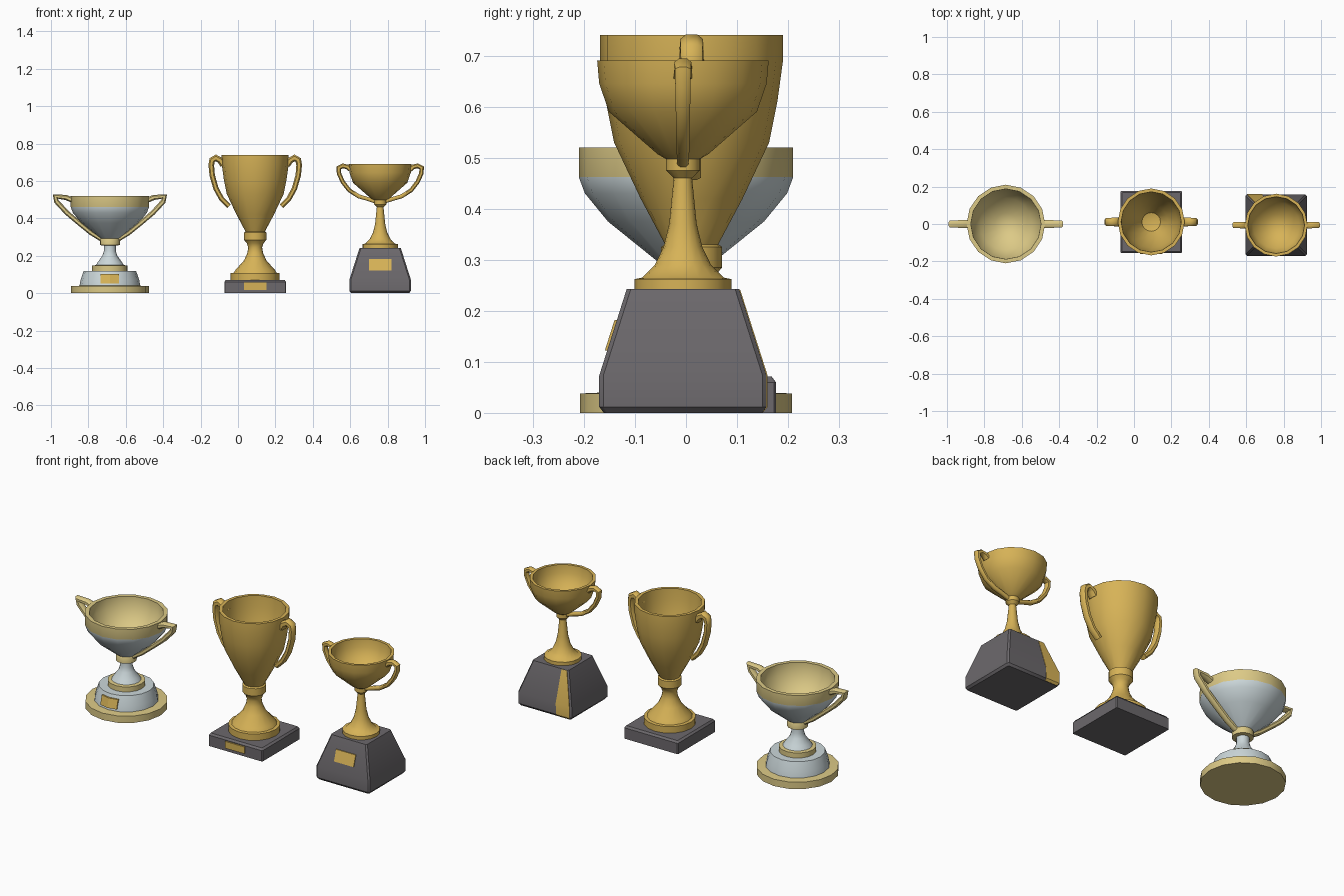
import bpy, bmesh, math
from mathutils import Vector

if "Cube" in bpy.data.objects:
    bpy.data.objects.remove(bpy.data.objects["Cube"])


def material(name, rgb):
    m = bpy.data.materials.new(name)
    m.diffuse_color = (*rgb, 1)
    m.use_nodes = True
    m.node_tree.nodes["Principled BSDF"].inputs["Base Color"].default_value = m.diffuse_color
    return m


GOLD = material("gold", (0.68, 0.45, 0.095))
PALE = material("pale gold", (0.72, 0.59, 0.24))
SILVER = material("silver", (0.60, 0.68, 0.70))
STONE = material("dark stone", (0.15, 0.14, 0.15))
SIDES = 16


def finish(name, bm, mats, angle=35):
    bmesh.ops.remove_doubles(bm, verts=bm.verts, dist=1e-5)
    bmesh.ops.recalc_face_normals(bm, faces=bm.faces)
    me = bpy.data.meshes.new(name)
    bm.to_mesh(me)
    bm.free()
    ob = bpy.data.objects.new(name, me)
    bpy.context.collection.objects.link(ob)
    for m in mats:
        me.materials.append(m)
    bpy.ops.object.select_all(action='DESELECT')
    ob.select_set(True)
    bpy.context.view_layer.objects.active = ob
    bpy.ops.object.shade_smooth_by_angle(angle=math.radians(angle))
    return ob


def bridge(bm, rings, mat_ids=None):
    n = len(rings[0])
    for i in range(len(rings) - 1):
        for k in range(n):
            q = [rings[i][k], rings[i][(k + 1) % n], rings[i + 1][(k + 1) % n], rings[i + 1][k]]
            f = bm.faces.new(q)
            if mat_ids:
                f.material_index = mat_ids[i]


def lathe(name, cx, cy, profile, mats, mat_ids=None):
    """Closed turned part; profile is (radius, z) from bottom to inside of bowl."""
    bm = bmesh.new()
    rings = []
    for r, z in profile:
        r = max(r, 1e-6)
        rings.append([bm.verts.new((cx + r * math.cos(2 * math.pi * k / SIDES),
                                    cy + r * math.sin(2 * math.pi * k / SIDES), z))
                      for k in range(SIDES)])
    bridge(bm, rings, mat_ids)
    return finish(name, bm, mats)


def handles(name, cx, cy, path, w0, w1, t0, t1, mat):
    """Mirrored pair of tapered handles swept along (distance, z) points."""
    bm = bmesh.new()
    for s in (1, -1):
        rings = []
        n = len(path)
        for i, p in enumerate(path):
            p = Vector(p)
            a = (p - Vector(path[i - 1])).normalized() if i else None
            b = (Vector(path[i + 1]) - p).normalized() if i < n - 1 else None
            a, b = a or b, b or a
            t = (a + b).normalized()
            nrm = Vector((-t.y, t.x)) / max(0.75, t.dot(a))
            f = i / (n - 1)
            w, th = w0 + (w1 - w0) * f, t0 + (t1 - t0) * f
            ring = []
            for u, v in ((1, .5), (.5, 1), (-.5, 1), (-1, .5), (-1, -.5), (-.5, -1), (.5, -1), (1, -.5)):
                q = p + nrm * u * th
                ring.append(bm.verts.new((cx + s * q.x, cy + v * w, q.y)))
            rings.append(ring)
        bridge(bm, rings)
        bm.faces.new(rings[0])
        bm.faces.new(rings[-1])
    finish(name, bm, [mat], 50)


def plinth(name, cx, cy, levels, chamfer):
    """Square base from (half width, z) levels with cut corners."""
    bm = bmesh.new()
    rings = []
    for h, z in levels:
        c = h - chamfer
        rings.append([bm.verts.new((cx + x, cy + y, z)) for x, y in
                      ((h, -c), (h, c), (c, h), (-c, h), (-h, c), (-h, -c), (-c, -h), (c, -h))])
    bridge(bm, rings)
    bm.faces.new(rings[0])
    bm.faces.new(rings[-1])
    finish(name, bm, [STONE])


def plate(name, rows, thick, drop=0.0):
    """Thin plate; rows are (x left, x right, y, z); drop bends the sides back."""
    bm = bmesh.new()
    rings = []
    for x0, x1, y, z in rows:
        xm = (x0 + x1) / 2
        front = [(x0, y + drop), (xm, y), (x1, y + drop)]
        pts = front + [(x, yy + thick) for x, yy in reversed(front)]
        rings.append([bm.verts.new((x, yy, z)) for x, yy in pts])
    bridge(bm, rings)
    bm.faces.new(rings[0])
    bm.faces.new(rings[-1])
    finish(name, bm, [GOLD], 20)


# Left trophy: wide silver bowl on a round stepped base
X = -0.685
prof = [(0, 0), (.208, 0), (.208, .038), (.162, .04), (.157, .07), (.14, .12), (.095, .12),
        (.095, .148), (.075, .15), (.062, .17), (.04, .2), (.032, .225), (.032, .255), (.053, .257),
        (.053, .287), (.05, .292), (.153, .375), (.198, .43), (.21, .462), (.21, .52),
        (.188, .52), (.186, .46), (.14, .39), (.06, .325), (0, .315)]
ids = [0, 0, 0, 1, 1, 1, 0, 0, 1, 1, 1, 1, 0, 0, 0, 1, 1, 1, 0, 0, 0, 0, 0, 0]
lathe("silver_bowl_cup", X, 0, prof, [PALE, SILVER], ids)
handles("silver_cup_handles", X, 0,
        [(.195, .495), (.235, .512), (.292, .517), (.285, .49), (.23, .43), (.165, .375), (.1, .322), (.04, .285)],
        .021, .016, .014, .012, PALE)
plate("silver_cup_plaque", [(X - .05, X + .05, -.167, .052), (X - .05, X + .05, -.155, .102)], .009, .01)

# Middle trophy: tall golden cup on a low square slab
X, Y = 0.092, 0.011
plinth("tall_cup_slab", X, Y, [(.165, 0), (.165, .06), (.157, .071)], .004)
lathe("tall_gold_cup", X, Y,
      [(0, .07), (.131, .07), (.131, .107), (.115, .109), (.105, .125), (.06, .175), (.042, .215),
       (.037, .245), (.045, .268), (.06, .285), (.06, .325), (.052, .33), (.1, .42), (.152, .53),
       (.168, .61), (.179, .69), (.179, .74), (.161, .74), (.158, .68), (.14, .56), (.09, .44), (.05, .37), (0, .355)],
      [GOLD])
handles("tall_cup_handles", X, Y,
        [(.17, .685), (.187, .71), (.21, .723), (.23, .712), (.235, .685), (.23, .63), (.21, .56),
         (.18, .505), (.14, .465)], .024, .018, .017, .013, GOLD)
plate("tall_cup_plaque", [(X - .06, X + .06, Y - .172, .018), (X - .06, X + .06, Y - .172, .056)], .009)

# Right trophy: small golden cup on a tapered block
X, Y = 0.76, -0.006
plinth("small_cup_block", X, Y, [(.155, 0), (.164, .012), (.164, .073), (.11, .243)], .008)
lathe("small_gold_cup", X, Y,
      [(0, .242), (.095, .242), (.095, .262), (.08, .265), (.055, .29), (.038, .325), (.027, .37),
       (.018, .46), (.033, .475), (.033, .497), (.05, .507), (.145, .59), (.164, .645), (.168, .69),
       (.152, .69), (.148, .645), (.125, .595), (.06, .54), (0, .525)],
      [GOLD])
handles("small_cup_handles", X, Y,
        [(.16, .66), (.175, .675), (.2, .681), (.222, .67), (.22, .64), (.2, .595), (.165, .55),
         (.115, .518), (.07, .505), (.025, .49)], .018, .011, .013, .01, GOLD)
plate("small_cup_plaque", [(X - .06, X + .06, Y - .153, .122), (X - .06, X + .06, Y - .134, .182)], .008)

# Golden strip down the back left edge of the tapered block
plate("block_back_strip", [(X - .147, X - .075, Y + .153, .001), (X - .156, X - .075, Y + .162, .012),
                           (X - .156, X - .072, Y + .162, .073), (X - .103, X - .07, Y + .108, .242)], .004)
